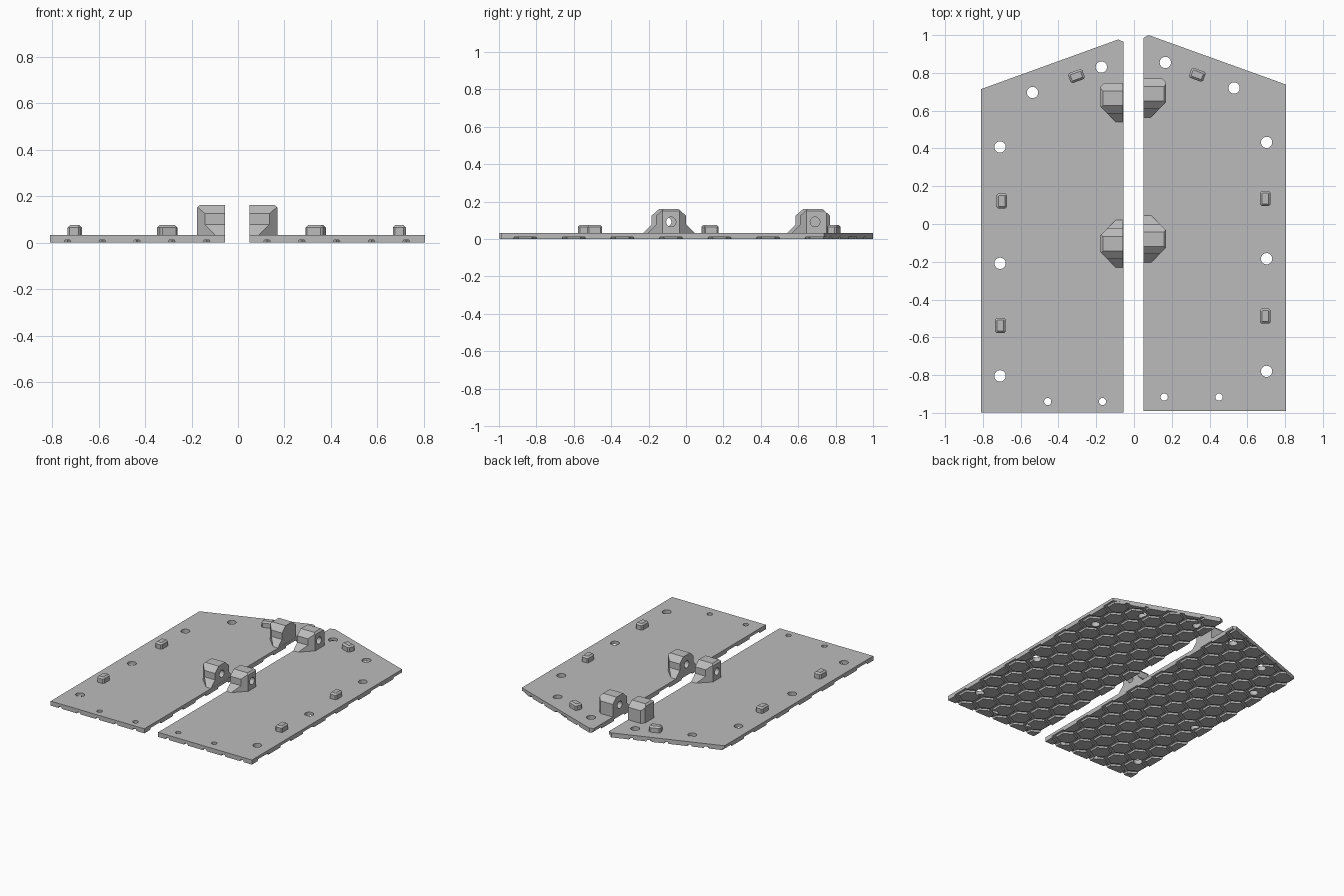
import bpy, bmesh
from math import radians, cos, sin, sqrt, pi
from mathutils import Vector, Matrix

cube = bpy.data.objects.get("Cube")
if cube:
    bpy.data.objects.remove(cube, do_unlink=True)

grey = bpy.data.materials.new("mid grey")
grey.use_nodes = True
grey.diffuse_color = (0.5, 0.5, 0.5, 1)
grey.node_tree.nodes["Principled BSDF"].inputs["Base Color"].default_value = (0.5, 0.5, 0.5, 1)

PLATE_BOTTOM, PLATE_TOP = 0.012, 0.033


def finish(bm, name, material=grey):
    bmesh.ops.recalc_face_normals(bm, faces=bm.faces)
    mesh = bpy.data.meshes.new(name)
    bm.to_mesh(mesh)
    bm.free()
    obj = bpy.data.objects.new(name, mesh)
    bpy.context.scene.collection.objects.link(obj)
    if material:
        mesh.materials.append(material)
    return obj


def prism(bm, points, offset):
    """Extrude a closed polygon along an offset."""
    face = bm.faces.new([bm.verts.new(p) for p in points])
    new = bmesh.ops.extrude_face_region(bm, geom=[face])["geom"]
    verts = [v for v in new if isinstance(v, bmesh.types.BMVert)]
    bmesh.ops.translate(bm, verts=verts, vec=offset)


def trim(bm, point, normal):
    """Slice away everything past a plane and cap the cut."""
    geom = bm.verts[:] + bm.edges[:] + bm.faces[:]
    bmesh.ops.bisect_plane(bm, geom=geom, plane_co=point, plane_no=normal,
                           clear_outer=True, dist=1e-5)
    bmesh.ops.holes_fill(bm, edges=[e for e in bm.edges if e.is_boundary], sides=0)


def cut(obj, cutter):
    mod = obj.modifiers.new("holes", "BOOLEAN")
    mod.operation, mod.solver, mod.object = "DIFFERENCE", "EXACT", cutter
    cutter.hide_render = True
    cutter.hide_set(True)


def plate(name, outline):
    bm = bmesh.new()
    prism(bm, [(x, y, PLATE_BOTTOM) for x, y in outline], (0, 0, PLATE_TOP - PLATE_BOTTOM))
    return finish(bm, name)


def hex_tread(name, outline, pitch=0.15, gap=0.02):
    """Honeycomb of tapered pads, trimmed to the plate outline."""
    bm = bmesh.new()
    xs, ys = [p[0] for p in outline], [p[1] for p in outline]
    row = pitch * sqrt(3) / 2
    radius = (pitch - gap) / sqrt(3)
    for j in range(int(2 / row) + 3):
        for i in range(7):
            x = min(xs) + (i + 0.5 * (j % 2)) * pitch
            y = min(ys) + j * row
            bmesh.ops.create_cone(bm, cap_ends=True, segments=6, radius1=radius - 0.006,
                                  radius2=radius, depth=0.014,
                                  matrix=Matrix.Translation((x, y, 0.007)))
    centre = Vector((sum(xs) / len(xs), sum(ys) / len(ys), 0))
    for a, b in zip(outline, outline[1:] + outline[:1]):
        a, b = Vector((*a, 0)), Vector((*b, 0))
        normal = (b - a).cross(Vector((0, 0, 1)))
        if normal.dot(centre - a) > 0:
            normal.negate()
        trim(bm, a, normal)
    return finish(bm, name)


def hole_cutter(name, holes, side, shift):
    bm = bmesh.new()
    for x, y, r in holes:
        bmesh.ops.create_cone(bm, cap_ends=True, segments=24, radius1=r, radius2=r, depth=0.2,
                              matrix=Matrix.Translation((side * x + shift[0], y + shift[1], 0)))
    return finish(bm, name, None)


def hinge_lug(name, side, shift, yc, back):
    """Pierced lug with a flared foot, chamfered on its outer side."""
    bm = bmesh.new()
    z0 = PLATE_TOP - 0.005
    profile = [(-0.13, z0), (-0.08, 0.078), (-0.08, 0.125), (-0.038, 0.162),
               (0.038, 0.162), (0.08, 0.125), (0.08, 0.078), (0.13, z0)]
    prism(bm, [(0.05, y, z) for y, z in profile], (0.12, 0, 0))
    trim(bm, (0.09, -0.125, 0), (1, -1, 0))
    if back:
        trim(bm, (0.09, 0.125, 0), (1, 1, 0))
    else:
        trim(bm, (0, 0.08, 0), (0, 1, 0))
        trim(bm, (0.15, 0.08, 0), (1, 1, 0))
    trim(bm, (0.158, 0, 0.162), (1, 0, 1))
    place = Matrix.Translation((shift[0], yc + shift[1], 0)) @ Matrix.Diagonal((side, 1, 1, 1))
    bm.transform(place)
    lug = finish(bm, name)
    bm = bmesh.new()
    bmesh.ops.create_cone(bm, cap_ends=True, segments=20, radius1=0.026, radius2=0.026, depth=0.4,
                          matrix=Matrix.Translation((0.1, 0, 0.092)) @ Matrix.Rotation(pi / 2, 4, "Y"))
    bm.transform(place)
    cut(lug, finish(bm, name + "_pin_cutter", None))


def peg(name, x, y, angle):
    """Small locating block with chamfered corners and top."""
    bm = bmesh.new()
    bmesh.ops.create_cube(bm, size=1, matrix=Matrix.Diagonal((0.056, 0.08, 0.05, 1)))
    upright = [e for e in bm.edges if abs(e.verts[0].co.z - e.verts[1].co.z) > 0.01]
    bmesh.ops.bevel(bm, geom=upright, offset=0.009, segments=1, affect="EDGES")
    top = [e for e in bm.edges if all(v.co.z > 0.02 for v in e.verts)]
    bmesh.ops.bevel(bm, geom=top, offset=0.011, segments=1, affect="EDGES")
    bm.transform(Matrix.Translation((x, y, 0.051)) @ Matrix.Rotation(radians(angle), 4, "Z"))
    finish(bm, name)


# Shared hole layout, mirrored for the other side
big, small = 0.03, 0.019
holes = [(0.166, 0.855, big), (0.53, 0.72, big), (0.702, 0.432, big), (0.702, -0.184, big),
         (0.702, -0.78, big), (0.16, -0.916, small), (0.45, -0.916, small)]

sides = {
    "left": (1, (0, 0), [(0.05, -0.99), (0.805, -0.99), (0.805, 0.738), (0.078, 1.0), (0.05, 0.985)],
             [(0.335, 0.79, 70), (0.695, 0.135, 0), (0.695, -0.488, 0)]),
    "right": (-1, (-0.007, -0.024),
              [(-0.056, -0.997), (-0.81, -0.997), (-0.81, 0.714), (-0.083, 0.977), (-0.056, 0.965)],
              [(-0.305, 0.783, -70), (-0.70, 0.122, 0), (-0.707, -0.537, 0)]),
}

for label, (side, shift, outline, pegs) in sides.items():
    cutter = hole_cutter(label + "_hole_cutter", holes, side, shift)
    cut(plate(label + "_plate", outline), cutter)
    cut(hex_tread(label + "_hex_tread", outline), cutter)
    hinge_lug(label + "_middle_lug", side, shift, -0.08, True)
    hinge_lug(label + "_rear_lug", side, shift, 0.69, False)
    for n, (x, y, angle) in enumerate(pegs, 1):
        peg(f"{label}_peg_{n}", x, y, angle)
